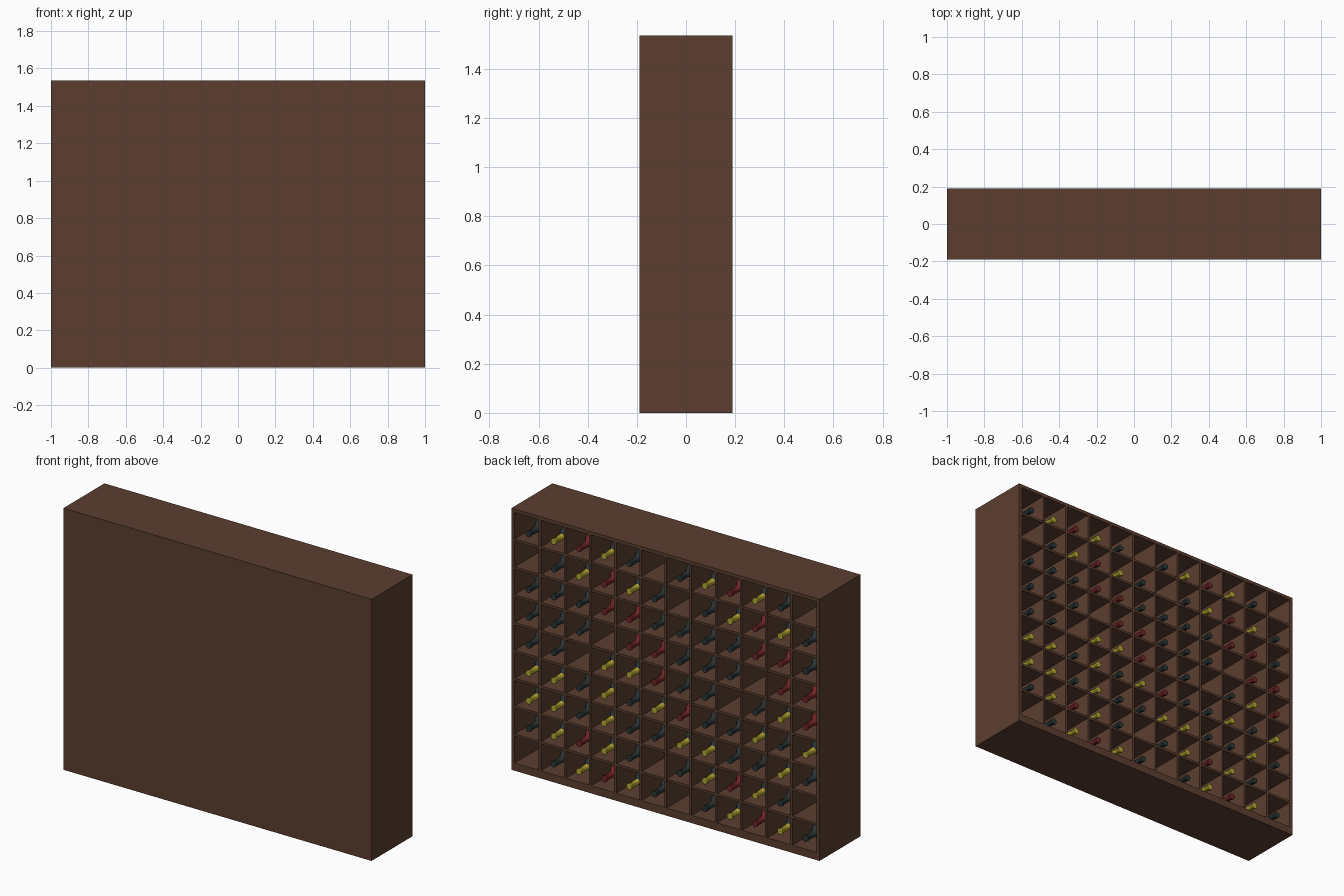
import bpy, bmesh, math
from mathutils import Matrix

if "Cube" in bpy.data.objects:
    bpy.data.objects.remove(bpy.data.objects["Cube"])

COLS, ROWS = 12, 9
BACK, OPEN = -0.175, 0.19          # inner face of the panel, open side
Z0, Z1, H = 0.045, 1.515, 1.535    # interior floor, interior ceiling, full height
SIDE, T = 0.02, 0.014              # wall and divider thickness


def material(name, rgb):
    m = bpy.data.materials.new(name)
    m.diffuse_color = (*rgb, 1)
    m.use_nodes = True
    m.node_tree.nodes["Principled BSDF"].inputs["Base Color"].default_value = m.diffuse_color
    return m


wood = material("dark_wood", (0.105, 0.048, 0.028))
green = material("green_glass", (0.022, 0.035, 0.036))
red = material("red_glass", (0.17, 0.018, 0.02))
gold = material("gold_foil", (0.45, 0.38, 0.03))


def box(name, x0, x1, y0, y1, z0, z1):
    bm = bmesh.new()
    bmesh.ops.create_cube(bm, size=1)
    bmesh.ops.scale(bm, vec=(x1 - x0, y1 - y0, z1 - z0), verts=bm.verts)
    bmesh.ops.translate(bm, vec=((x0 + x1) / 2, (y0 + y1) / 2, (z0 + z1) / 2), verts=bm.verts)
    me = bpy.data.meshes.new(name)
    bm.to_mesh(me)
    bm.free()
    me.materials.append(wood)
    ob = bpy.data.objects.new(name, me)
    bpy.context.collection.objects.link(ob)
    return ob


# Outer case
box("closed_panel", -1, 1, -0.19, BACK, 0, H)
box("base", -1, 1, BACK, OPEN, 0, Z0)
box("top", -1, 1, BACK, OPEN, Z1, H)
for s, name in ((-1, "left_side"), (1, "right_side")):
    box(name, *sorted((s, s * (1 - SIDE))), BACK, OPEN, Z0, Z1)

# Grid of dividers and shelves
cw, ch = 2 * (1 - SIDE) / COLS, (Z1 - Z0) / ROWS
for i in range(1, COLS):
    x = -1 + SIDE + i * cw
    box("divider", x - T / 2, x + T / 2, BACK, OPEN, Z0, Z1)
for j in range(1, ROWS):
    z = Z0 + j * ch
    box("shelf", -1 + SIDE, 1 - SIDE, BACK, OPEN - 0.002, z - T / 2, z + T / 2)


# Bottle lying along y, neck towards the open side
def bottle_mesh(name, glass, foil):
    profile = [(0, 0), (0.044, 0), (0.046, 0.004), (0.046, 0.2), (0.04, 0.222),
               (0.024, 0.245), (0.017, 0.262), (0.015, 0.325), (0.018, 0.327),
               (0.018, 0.338), (0.015, 0.34), (0, 0.34)]
    bm = bmesh.new()
    vs = [bm.verts.new((r, y, 0)) for r, y in profile]
    es = [bm.edges.new(p) for p in zip(vs, vs[1:])]
    bmesh.ops.spin(bm, geom=vs + es, axis=(0, 1, 0), cent=(0, 0, 0),
                   angle=2 * math.pi, steps=16)
    bmesh.ops.remove_doubles(bm, verts=bm.verts, dist=1e-4)
    bmesh.ops.recalc_face_normals(bm, faces=bm.faces)
    for f in bm.faces:
        f.smooth = 0.001 < f.calc_center_median().y < 0.339
        f.material_index = int(f.calc_center_median().y > 0.26)
    me = bpy.data.meshes.new(name)
    bm.to_mesh(me)
    bm.free()
    me.materials.append(glass)
    me.materials.append(foil)
    return me


kinds = {"D": bottle_mesh("green_bottle", green, green),
         "R": bottle_mesh("red_bottle", red, red),
         "Y": bottle_mesh("foil_bottle", green, gold)}

# Cells from the top row down, starting at the +x column
layout = ["DYRYD-DYRYD-", "-DYRYD-DYRYD", "DDDRRDDDDRRD", "DDD-RRDDD-RR",
          "DD-YYRDD-DYR", "YYDYDYRDDYDY", "YYDYDDYYDDYD", "DYRYD-DYRYD-",
          "-DYRYD-DYRYD"]
for r, row in enumerate(layout):
    for c, k in enumerate(row):
        if k == "-":
            continue
        ob = bpy.data.objects.new("bottle", kinds[k])
        ob.location = (1 - SIDE - (c + 0.5) * cw, -0.16, Z1 - (r + 1) * ch + T / 2 + 0.046)
        bpy.context.collection.objects.link(ob)
